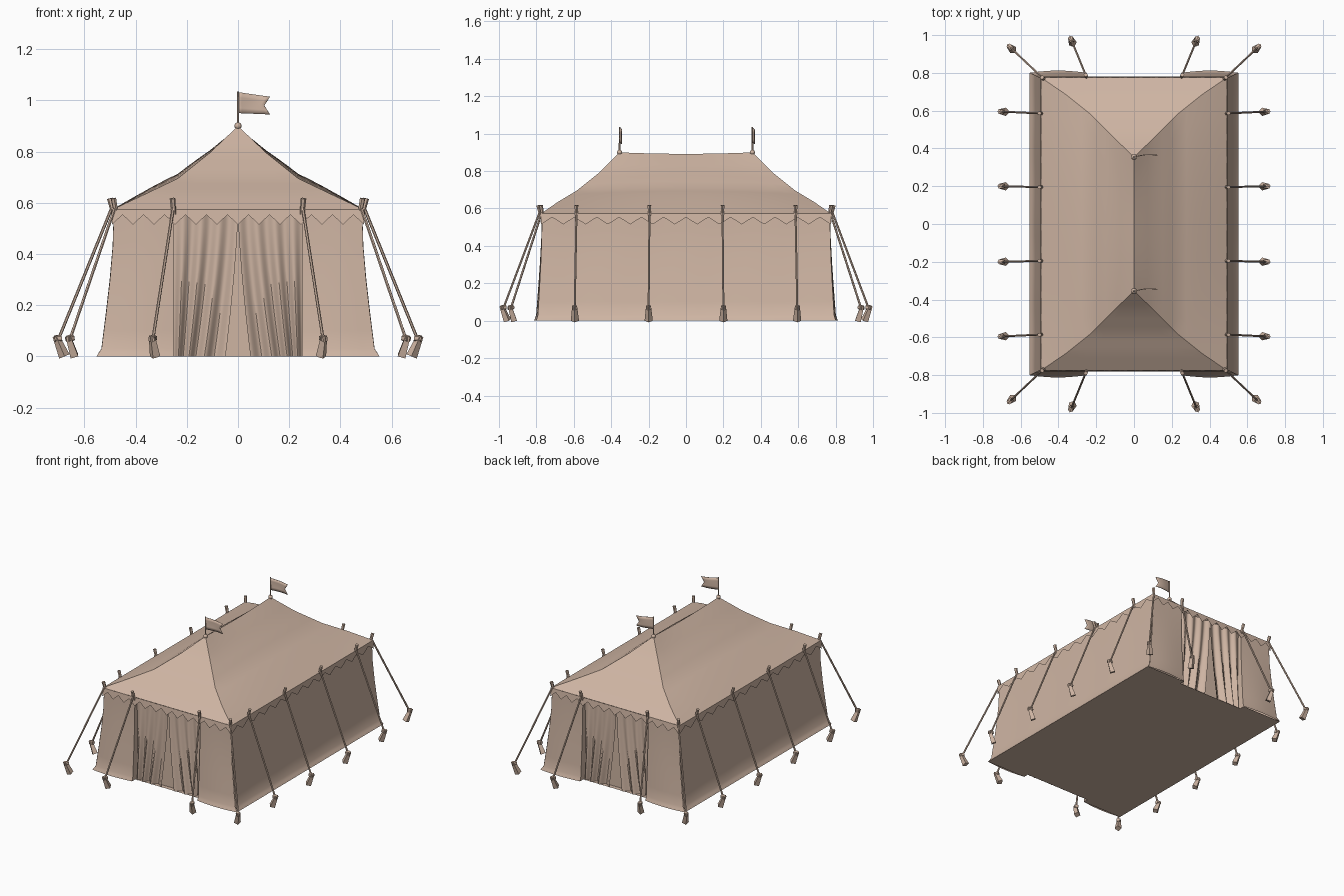
import bpy, bmesh, math
from mathutils import Vector

cube = bpy.data.objects.get("Cube")
if cube:
    bpy.data.objects.remove(cube)

canvas = bpy.data.materials.new("beige_canvas")
canvas.use_nodes = True
COLOUR = (0.62, 0.46, 0.365, 1)
canvas.diffuse_color = COLOUR
bsdf = canvas.node_tree.nodes["Principled BSDF"]
bsdf.inputs["Base Color"].default_value = COLOUR
bsdf.inputs["Roughness"].default_value = 0.9


def finish(name, bm):
    mesh = bpy.data.meshes.new(name)
    bm.to_mesh(mesh)
    bm.free()
    obj = bpy.data.objects.new(name, mesh)
    bpy.context.collection.objects.link(obj)
    mesh.materials.append(canvas)
    bpy.ops.object.select_all(action='DESELECT')
    obj.select_set(True)
    bpy.context.view_layer.objects.active = obj
    bpy.ops.object.shade_smooth_by_angle(angle=math.radians(30))
    return obj


def sheet(name, point, nu, nv, inside=(0, 0, 0.3)):
    """Cloth grid from point(u, v), facing away from the inside point."""
    bm = bmesh.new()
    rows = [[bm.verts.new(point(i / nu, j / nv)) for i in range(nu + 1)]
            for j in range(nv + 1)]
    for j in range(nv):
        for i in range(nu):
            bm.faces.new((rows[j][i], rows[j][i + 1], rows[j + 1][i + 1], rows[j + 1][i]))
    bmesh.ops.remove_doubles(bm, verts=bm.verts, dist=1e-5)
    bm.normal_update()
    for f in bm.faces:
        if f.normal.dot(f.calc_center_median() - Vector(inside)) < 0:
            f.normal_flip()
    return finish(name, bm)


def rod(name, a, b, r1, r2, sides=6):
    a, b = Vector(a), Vector(b)
    bm = bmesh.new()
    bmesh.ops.create_cone(bm, cap_ends=True, segments=sides, radius1=r1, radius2=r2,
                          depth=(b - a).length)
    turn = (b - a).to_track_quat('Z', 'Y').to_matrix().to_4x4()
    turn.translation = (a + b) / 2
    bm.transform(turn)
    return finish(name, bm)


def lookup(table, t):
    """Piecewise linear row of a table, t from 0 to 1."""
    k = min(int(t * (len(table) - 1)), len(table) - 2)
    f = t * (len(table) - 1) - k
    return [p + (q - p) * f for p, q in zip(table[k], table[k + 1])]


# Roof: concave hips (half width, half length, height), ridge to eave
HIP = [(0, 0.355, 0.9), (0.11, 0.46, 0.795), (0.235, 0.585, 0.695),
       (0.36, 0.685, 0.635), (0.492, 0.775, 0.573)]


def roof_side(sign):
    def point(u, v):
        x, y, z = lookup(HIP, v)
        s = 2 * u - 1
        belly = (1 - s * s) * (0.022 * math.sin(math.pi * v) - 0.008 * (1 - v))
        return sign * x, y * s, z + belly
    return point


def roof_end(sign):
    def point(u, v):
        x, y, z = lookup(HIP, v)
        return x * (2 * u - 1), sign * y, z
    return point


# Walls: outward flare and height, top to ground
FLARE = [(0, 0.57), (0.004, 0.43), (0.015, 0.3), (0.03, 0.17), (0.048, 0.03), (0.068, 0)]
TOP_X, TOP_Y, DOOR = 0.485, 0.77, 0.25


def wall_side(sign):
    def point(u, v):
        f, z = lookup(FLARE, v)
        y = (TOP_Y + 0.45 * f) * (2 * u - 1)
        sway = 0.005 * math.cos(u * 8 * math.pi) * v * (1 - v)
        return sign * (TOP_X + f + sway), y, z
    return point


def wall_end(sx, sy):
    def point(u, v):
        f, z = lookup(FLARE, v)
        x = DOOR + (TOP_X + f - DOOR) * u
        return sx * x, sy * (TOP_Y + 0.45 * f + 0.012 * v * math.sin(math.pi * u)), z
    return point


def door_return(sx, sy):
    def point(u, v):
        f, z = lookup(FLARE, v)
        return sx * DOOR, sy * (TOP_Y + 0.45 * f - u * (0.05 + 0.45 * f)), z
    return point


# Curtain halves: pleats drifting outward toward the ground
def curtain(sx, sy):
    def point(u, v):
        spread = 0.06 * v ** 1.4 * math.sin(math.pi * min(1, u * 0.7 + 0.3))
        x = min(u * DOOR + spread, DOOR)
        fold = math.cos(u * 7 * math.pi) * 0.017 * (0.4 + 0.6 * v)
        return sx * x, sy * (0.752 + fold), 0.56 * (1 - v)
    return point


def inner_panel(sy):
    return lambda u, v: ((2 * u - 1) * DOOR, sy * 0.735, 0.56 * (1 - v))


# Valance: zigzag strip below the eave
def valance(along_y, sign, teeth):
    def point(u, v):
        drop = 0.553 if round(u * 2 * teeth) % 2 else 0.515
        z = 0.573 + (drop - 0.573) * v
        s = 2 * u - 1
        if along_y:
            return sign * (0.492 + 0.004 * v), 0.775 * s, z
        return 0.492 * s, sign * (0.776 + 0.004 * v), z
    return point


for sign, side, end in ((1, "left", "back"), (-1, "right", "front")):
    sheet(f"roof_{side}", roof_side(sign), 12, 12)
    sheet(f"roof_{end}", roof_end(sign), 6, 12)
    sheet(f"wall_{side}", wall_side(sign), 24, 10)
    sheet(f"valance_{side}", valance(True, sign, 13), 26, 1)
    sheet(f"valance_{end}", valance(False, sign, 12), 24, 1)
    sheet(f"inner_panel_{end}", inner_panel(sign), 1, 1)
    for sx, half in ((1, "left"), (-1, "right")):
        sheet(f"wall_{end}_{half}", wall_end(sx, sign), 6, 10)
        sheet(f"door_edge_{end}_{half}", door_return(sx, sign), 1, 10,
              inside=(sx * 2, sign * 0.75, 0.3))
        sheet(f"curtain_{end}_{half}", curtain(sx, sign), 42, 10)

# Floor: middle strip, and side strips under the wall panels
sheet("floor_middle", lambda u, v: ((2 * u - 1) * DOOR, (2 * v - 1) * 0.765, 0), 1, 1)
for sx, side in ((1, "left"), (-1, "right")):
    sheet(f"floor_{side}", lambda u, v: (sx * (DOOR + u * 0.303), (2 * v - 1) * 0.8, 0), 1, 1)

# Guy ropes: eave point and stake point, mirrored to all quarters
GUYS = [((0.485, 0.195), (0.70, 0.2)), ((0.485, 0.585), (0.70, 0.595)),
        ((0.475, 0.765), (0.655, 0.935)), ((0.25, 0.775), (0.332, 0.975))]
n = 0
for eave, ground in GUYS:
    for sx in (1, -1):
        for sy in (1, -1):
            n += 1
            a = Vector((sx * eave[0], sy * eave[1], 0.565))
            g = Vector((sx * ground[0], sy * ground[1], 0.07))
            out = Vector((g.x - a.x, g.y - a.y, 0)).normalized()
            up = Vector((0, 0, 1))
            rod(f"rope_{n}", a + up * 0.02 + out * 0.006, g, 0.006, 0.006)
            rod(f"eave_peg_{n}", a - up * 0.01, a + out * 0.016 + up * 0.052, 0.009, 0.011)
            rod(f"stake_{n}", g - out * 0.022 - up * 0.07, g + out * 0.012 + up * 0.01,
                0.022, 0.013, 4)
            rod(f"rope_knot_{n}", g - out * 0.012 + up * 0.002, g + out * 0.016 - up * 0.002,
                0.014, 0.014)


# Flags: swallow-tailed cloth waving from the ridge poles
def flag(y):
    def point(u, v):
        notch = 0.022 * u * (1 - abs(2 * v - 1))
        top, bottom = 1.032 - 0.018 * u, 0.95 - 0.005 * u
        return (0.125 * u - notch, y + 0.014 * math.sin(u * 2.2),
                bottom + (top - bottom) * v)
    return point


for y, end in ((0.355, "back"), (-0.355, "front")):
    rod(f"flag_pole_{end}", (0, y, 0.88), (0, y, 1.035), 0.005, 0.004, 8)
    bm = bmesh.new()
    bmesh.ops.create_uvsphere(bm, u_segments=12, v_segments=8, radius=0.014)
    bmesh.ops.translate(bm, verts=bm.verts, vec=(0, y, 0.9))
    finish(f"pole_ball_{end}", bm)
    cloth = sheet(f"flag_{end}", flag(y), 8, 4, inside=(0, y - 1, 1))
    cloth.modifiers.new("thickness", 'SOLIDIFY').thickness = 0.003
